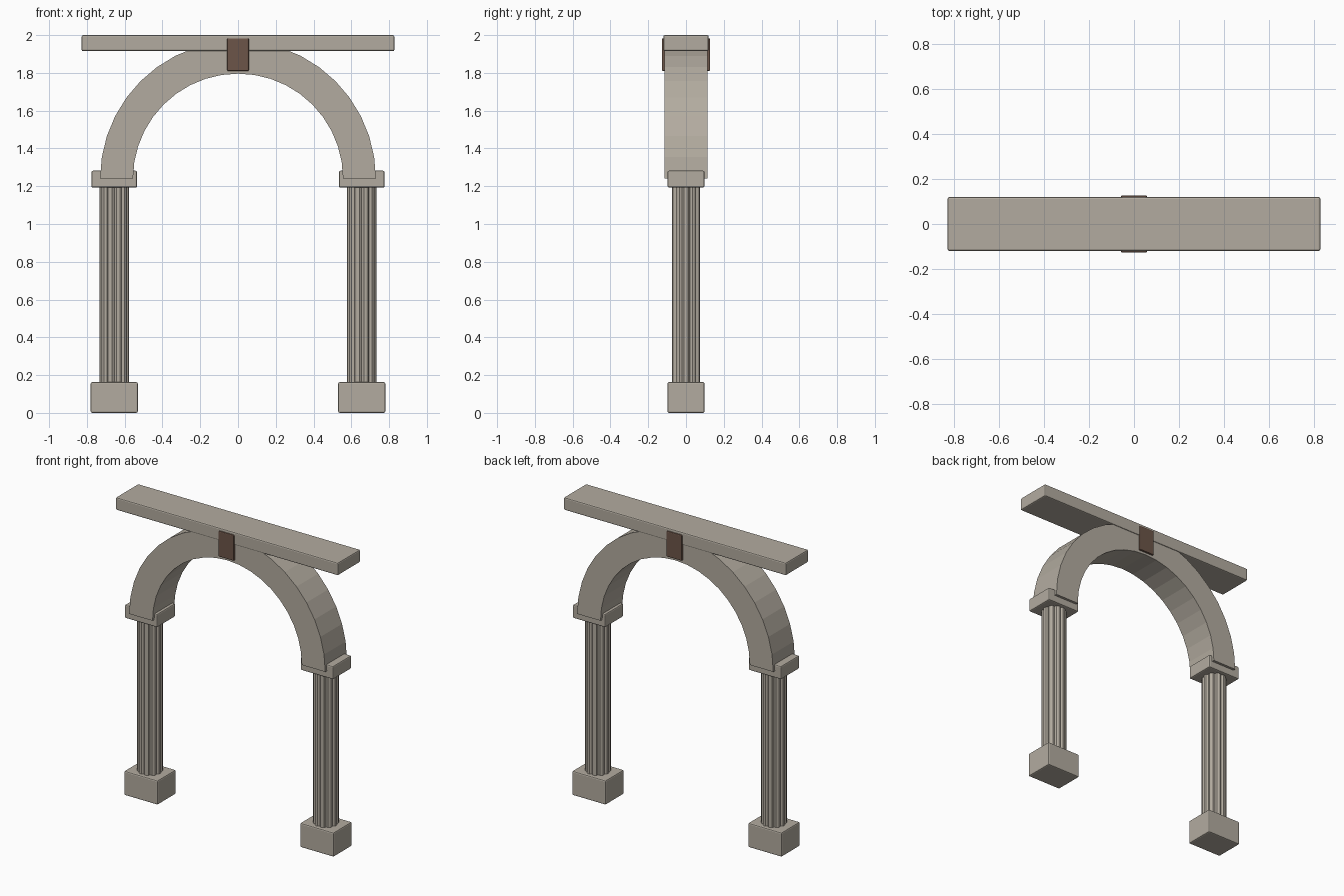
import bpy, bmesh
from math import pi, sin, cos

if "Cube" in bpy.data.objects:
    bpy.data.objects.remove(bpy.data.objects["Cube"])


def material(name, rgb):
    m = bpy.data.materials.new(name)
    m.diffuse_color = (*rgb, 1)
    m.use_nodes = True
    m.node_tree.nodes["Principled BSDF"].inputs["Base Color"].default_value = m.diffuse_color
    return m


STONE = material("stone", (0.45, 0.41, 0.35))
DARK = material("dark_stone", (0.15, 0.09, 0.065))


def finish(name, bm, mat):
    bmesh.ops.recalc_face_normals(bm, faces=bm.faces)
    me = bpy.data.meshes.new(name)
    bm.to_mesh(me)
    bm.free()
    me.materials.append(mat)
    ob = bpy.data.objects.new(name, me)
    bpy.context.collection.objects.link(ob)
    return ob


def block(name, x, width, depth, z0, z1, mat=STONE, bevel=0.008):
    """Box with softly bevelled edges."""
    bm = bmesh.new()
    bmesh.ops.create_cube(bm, size=1)
    for v in bm.verts:
        v.co = (x + v.co.x * width, v.co.y * depth, z0 + (v.co.z + 0.5) * (z1 - z0))
    ob = finish(name, bm, mat)
    mod = ob.modifiers.new("bevel", 'BEVEL')
    mod.width = bevel
    mod.segments = 2
    return ob


def extrude(name, points, offset, mat=STONE):
    """Extrude a closed outline along an offset vector."""
    bm = bmesh.new()
    face = bm.faces.new([bm.verts.new(p) for p in points])
    new = bmesh.ops.extrude_face_region(bm, geom=[face])["geom"]
    bmesh.ops.translate(bm, vec=offset,
                        verts=[g for g in new if isinstance(g, bmesh.types.BMVert)])
    return finish(name, bm, mat)


# Two fluted columns, each with a plinth and a capital
FLUTES = 10
RADII = (0.066, 0.076, 0.078, 0.076)
for side, x in (("left", -0.655), ("right", 0.655)):
    block(f"{side}_plinth", x, 0.25, 0.196, 0, 0.163)
    n = FLUTES * len(RADII)
    ring = []
    for i in range(n):
        a = -pi / 2 + 2 * pi * i / n
        r = RADII[i % len(RADII)]
        ring.append((x + r * cos(a), r * sin(a), 0.15))
    extrude(f"{side}_fluted_shaft", ring, (0, 0, 1.06))
    block(f"{side}_capital", x, 0.242, 0.196, 1.193, 1.282)

# Semicircular arch
SEG, SPRING = 20, 1.24
angles = [pi * i / SEG for i in range(SEG + 1)]
outline = [(0.73 * cos(a), -0.115, SPRING + 0.73 * sin(a)) for a in angles]
outline += [(0.556 * cos(a), -0.115, SPRING + 0.556 * sin(a)) for a in reversed(angles)]
extrude("arch", outline, (0, 0.23, 0))

# Keystone and top beam
block("keystone", 0, 0.115, 0.255, 1.81, 1.983, DARK, 0.006)
block("top_beam", 0, 1.655, 0.24, 1.915, 2.0)
